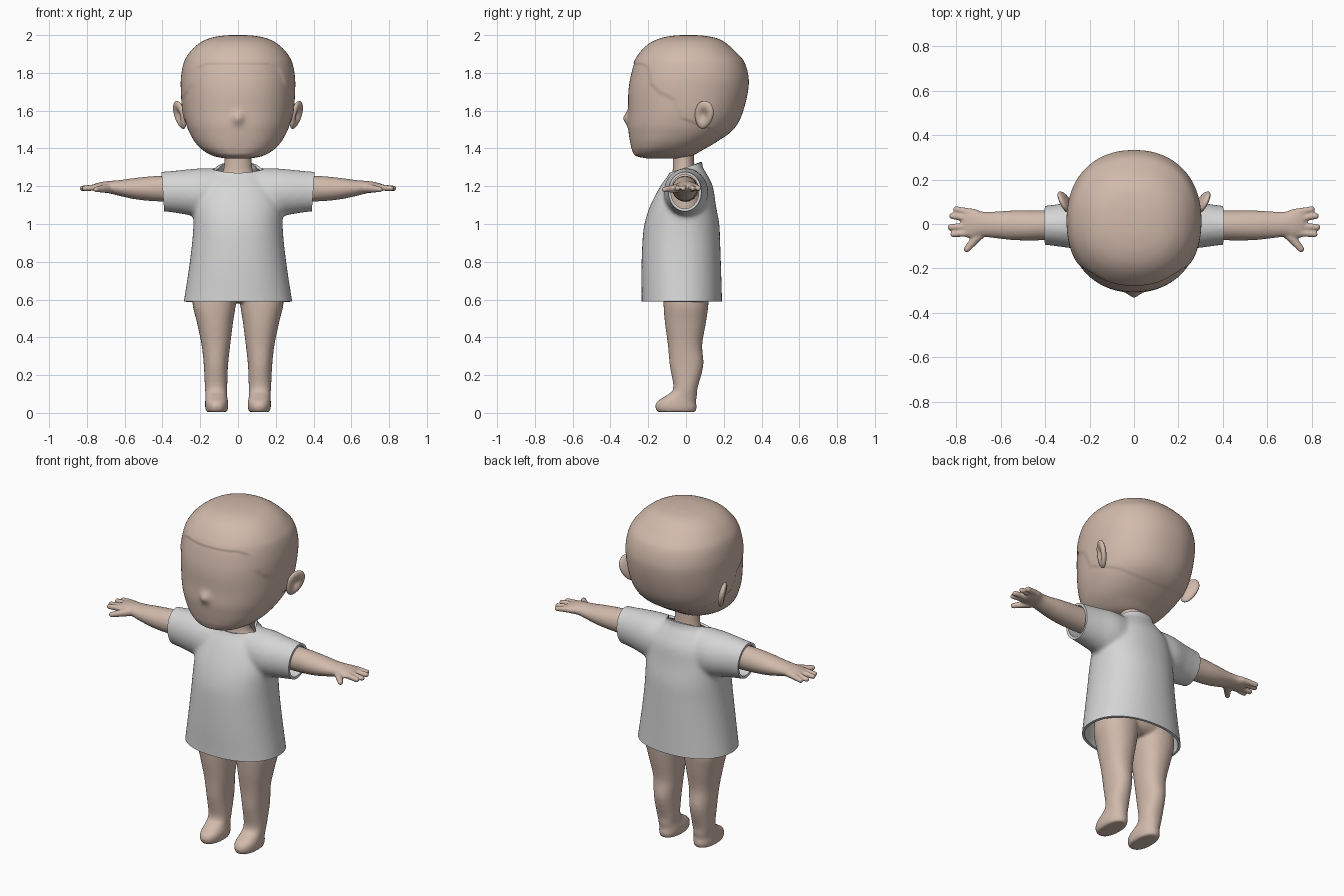
import bpy, bmesh, math
from mathutils import Vector, Matrix

if "Cube" in bpy.data.objects:
    bpy.data.objects.remove(bpy.data.objects["Cube"])


def material(name, rgb):
    m = bpy.data.materials.new(name)
    m.diffuse_color = (*rgb, 1)
    m.use_nodes = True
    m.node_tree.nodes["Principled BSDF"].inputs["Base Color"].default_value = m.diffuse_color
    return m


SKIN = material("skin", (0.64, 0.49, 0.41))
CLOTH = material("light grey cloth", (0.66, 0.67, 0.66))


def spline(rows, steps):
    """Catmull-Rom interpolation of profile rows."""
    out = []
    for i in range(len(rows) - 1):
        p = [rows[max(0, min(len(rows) - 1, i + k))] for k in (-1, 0, 1, 2)]
        for s in range(steps):
            t = s / steps
            out.append([0.5 * (2 * b + (c - a) * t + (2 * a - 5 * b + 4 * c - d) * t * t
                               + (3 * b - a - 3 * c + d) * t ** 3) for a, b, c, d in zip(*p)])
    return out + [list(rows[-1])]


def loft(bm, rows, axis="z", n=2.2, segs=32, steps=4, side=1):
    """Closed tube; rows are (position, centre a, centre b, radius a, radius b)."""
    rings = []
    for t, a, b, ra, rb in spline(rows, steps):
        ring = []
        for i in range(segs):
            c, s = math.cos(math.tau * i / segs), math.sin(math.tau * i / segs)
            u = a + ra * math.copysign(abs(c) ** (2 / n), c)
            v = b + rb * math.copysign(abs(s) ** (2 / n), s)
            x, y, z = (u, v, t) if axis == "z" else (t, u, v)
            ring.append(bm.verts.new((side * x, y, z)))
        rings.append(ring)
    for r0, r1 in zip(rings, rings[1:]):
        for i in range(segs):
            j = (i + 1) % segs
            bm.faces.new((r0[i], r0[j], r1[j], r1[i]))
    bm.faces.new(rings[0])
    bm.faces.new(rings[-1])


def capsule(bm, p, q, r0, r1):
    """Rounded finger: a chain of spheres from p to q."""
    p, q = Vector(p), Vector(q)
    for k in range(13):
        t = k / 12
        bmesh.ops.create_uvsphere(bm, u_segments=12, v_segments=8, radius=r0 + (r1 - r0) * t,
                                  matrix=Matrix.Translation(p.lerp(q, t)))


def make(name, bm, mat):
    bmesh.ops.recalc_face_normals(bm, faces=bm.faces)
    me = bpy.data.meshes.new(name)
    bm.to_mesh(me)
    bm.free()
    me.materials.append(mat)
    ob = bpy.data.objects.new(name, me)
    bpy.context.collection.objects.link(ob)
    return ob


def bake(ob, mat):
    """Replace the mesh by its modified result."""
    dg = bpy.context.evaluated_depsgraph_get()
    me = bpy.data.meshes.new_from_object(ob.evaluated_get(dg))
    ob.modifiers.clear()
    ob.data = me
    me.materials.clear()
    me.materials.append(mat)
    me.polygons.foreach_set("material_index", [0] * len(me.polygons))


def fuse(ob, voxel, iterations, mat):
    """Merge overlapping volumes and round the joints."""
    r = ob.modifiers.new("fuse", "REMESH")
    r.mode, r.voxel_size = "VOXEL", voxel
    s = ob.modifiers.new("soften", "SMOOTH")
    s.factor, s.iterations = 0.5, iterations
    bake(ob, mat)


def smooth(ob, angle=50):
    bpy.ops.object.select_all(action="DESELECT")
    ob.select_set(True)
    bpy.context.view_layer.objects.active = ob
    bpy.ops.object.shade_smooth_by_angle(angle=math.radians(angle))


# Head: lofted rows of (height, half width, front, back)
profile = [(1.346, .06, -.20, -.04), (1.36, .13, -.265, .03), (1.39, .185, -.285, .085),
           (1.43, .225, -.295, .155), (1.48, .255, -.303, .225), (1.53, .275, -.308, .268),
           (1.60, .29, -.306, .298), (1.70, .297, -.305, .322), (1.78, .296, -.293, .325),
           (1.86, .28, -.27, .302), (1.92, .245, -.233, .253), (1.96, .20, -.188, .208),
           (1.985, .145, -.13, .158), (1.997, .08, -.065, .09), (2.0, .03, -.015, .04)]
bm = bmesh.new()
loft(bm, [(z, 0, (f + b) / 2, w, (b - f) / 2) for z, w, f, b in profile], segs=160, steps=10)

# Raised hair area behind a hairline of (height, y), and a small nose
HAIRLINE = [(1.45, .20), (1.50, .13), (1.56, -.03), (1.66, -.07), (1.70, -.15),
            (1.74, -.19), (1.83, -.21), (1.85, -.24), (1.853, -.36)]


def hairline(z):
    for (z0, y0), (z1, y1) in zip(HAIRLINE, HAIRLINE[1:]):
        if z0 <= z <= z1:
            return y0 + (y1 - y0) * (z - z0) / (z1 - z0)
    return -1 if z > 1.8 else 1


for v in bm.verts:
    x, y, z = v.co
    h = max(0, min(1, (y - hairline(z)) / 0.015))
    if z < 1.95:
        h *= min(1, (1.95 - z) / 0.08)
        v.co.x *= 1 + 0.018 * h
        v.co.y *= 1 + 0.018 * h
    if y < 0:
        v.co.y -= 0.024 * math.exp(-(x / .028) ** 2 - ((z - 1.56) / .032) ** 2)
smooth(make("head", bm, SKIN))

# Ears: flattened, tilted spheres with a hollow on the outside
bm = bmesh.new()
for side in (1, -1):
    new = bmesh.ops.create_uvsphere(bm, u_segments=32, v_segments=24, radius=1)["verts"]
    turn = (Matrix.Rotation(-.45, 3, "Z") @ Matrix.Rotation(.2, 3, "Y") @ Matrix.Rotation(-.3, 3, "X"))
    for v in new:
        x, y, z = v.co
        if x > 0:
            x *= 1 - 1.1 * math.exp(-(y * y + z * z) / .25)
        p = turn @ Vector((.022 * x, (.052 + .008 * z) * y, .077 * z)) + Vector((.308, .095, 1.577))
        v.co = (side * p.x, p.y, p.z)
smooth(make("ears", bm, SKIN))

# Body: legs with feet, hips, torso and neck
bm = bmesh.new()
for side in (1, -1):
    loft(bm, [(.004, .113, -.05, .054, .100), (.03, .113, -.053, .061, .110), (.06, .113, -.05, .061, .103),
              (.09, .115, -.025, .057, .083), (.13, .116, -.003, .059, .064), (.25, .117, .003, .064, .089),
              (.36, .117, -.005, .076, .091), (.48, .122, -.003, .096, .109), (.58, .126, 0, .115, .119),
              (.68, .12, 0, .11, .115)], side=side)
loft(bm, [(.585, 0, 0, .10, .07), (.63, 0, 0, .215, .115), (.80, 0, 0, .20, .13), (1.0, 0, 0, .17, .12),
          (1.18, 0, 0, .17, .10), (1.25, 0, -.005, .10, .072), (1.30, 0, -.012, .075, .058),
          (1.42, 0, -.015, .07, .056)], n=2)
body = make("body", bm, SKIN)
fuse(body, .009, 4, SKIN)
smooth(body)

# Arms and hands
bm = bmesh.new()
for side in (1, -1):
    loft(bm, [(.12, 0, 1.185, .065, .068), (.40, -.006, 1.187, .067, .068), (.53, -.006, 1.187, .067, .058),
              (.62, -.004, 1.19, .06, .043), (.68, -.001, 1.195, .056, .033), (.72, .003, 1.195, .066, .028),
              (.755, .004, 1.193, .064, .021), (.77, .004, 1.192, .05, .014)], axis="x", n=2, side=side)
    for x, y0, y1 in ((.80, .052, .066), (.818, .024, .036), (.825, -.010, -.014), (.813, -.038, -.046)):
        capsule(bm, (side * .735, y0, 1.195), (side * x, y1, 1.189), .018, .0145)
    capsule(bm, (side * .68, -.03, 1.19), (side * .752, -.113, 1.183), .026, .015)
arms = make("arms", bm, SKIN)
fuse(arms, .006, 3, SKIN)
smooth(arms)

# Shirt: torso and sleeves fused, cut open at hem, cuffs and collar, then thickened
bm = bmesh.new()
loft(bm, [(.50, 0, -.022, .30, .217), (.59, 0, -.022, .287, .213), (.75, 0, -.025, .262, .211),
          (.90, 0, -.025, .243, .206), (1.0, 0, -.022, .236, .198), (1.1, 0, -.015, .232, .173),
          (1.2, 0, .003, .20, .139), (1.27, 0, .01, .14, .097), (1.31, 0, 0, .108, .087),
          (1.42, 0, 0, .105, .085)], segs=64)
for side in (1, -1):
    loft(bm, [(.08, 0, 1.16, .11, .135), (.20, 0, 1.165, .118, .130), (.30, -.005, 1.170, .102, .116),
              (.40, -.006, 1.172, .088, .105), (.47, -.006, 1.172, .087, .104)], axis="x", n=2, side=side)
shirt = make("shirt", bm, CLOTH)
fuse(shirt, .011, 10, CLOTH)
bm = bmesh.new()
bm.from_mesh(shirt.data)
for co, no in (((0, 0, .59), (0, 0, -1)), ((.398, 0, 1.17), (1, 0, -.07)),
               ((-.398, 0, 1.17), (-1, 0, -.07)), ((0, 0, 1.30), (0, -.33, 1))):
    bmesh.ops.bisect_plane(bm, geom=bm.verts[:] + bm.edges[:] + bm.faces[:],
                           plane_co=co, plane_no=no, clear_outer=True)
bm.to_mesh(shirt.data)
bm.free()
thick = shirt.modifiers.new("thickness", "SOLIDIFY")
thick.thickness, thick.offset = .014, -1
bake(shirt, CLOTH)
smooth(shirt)
